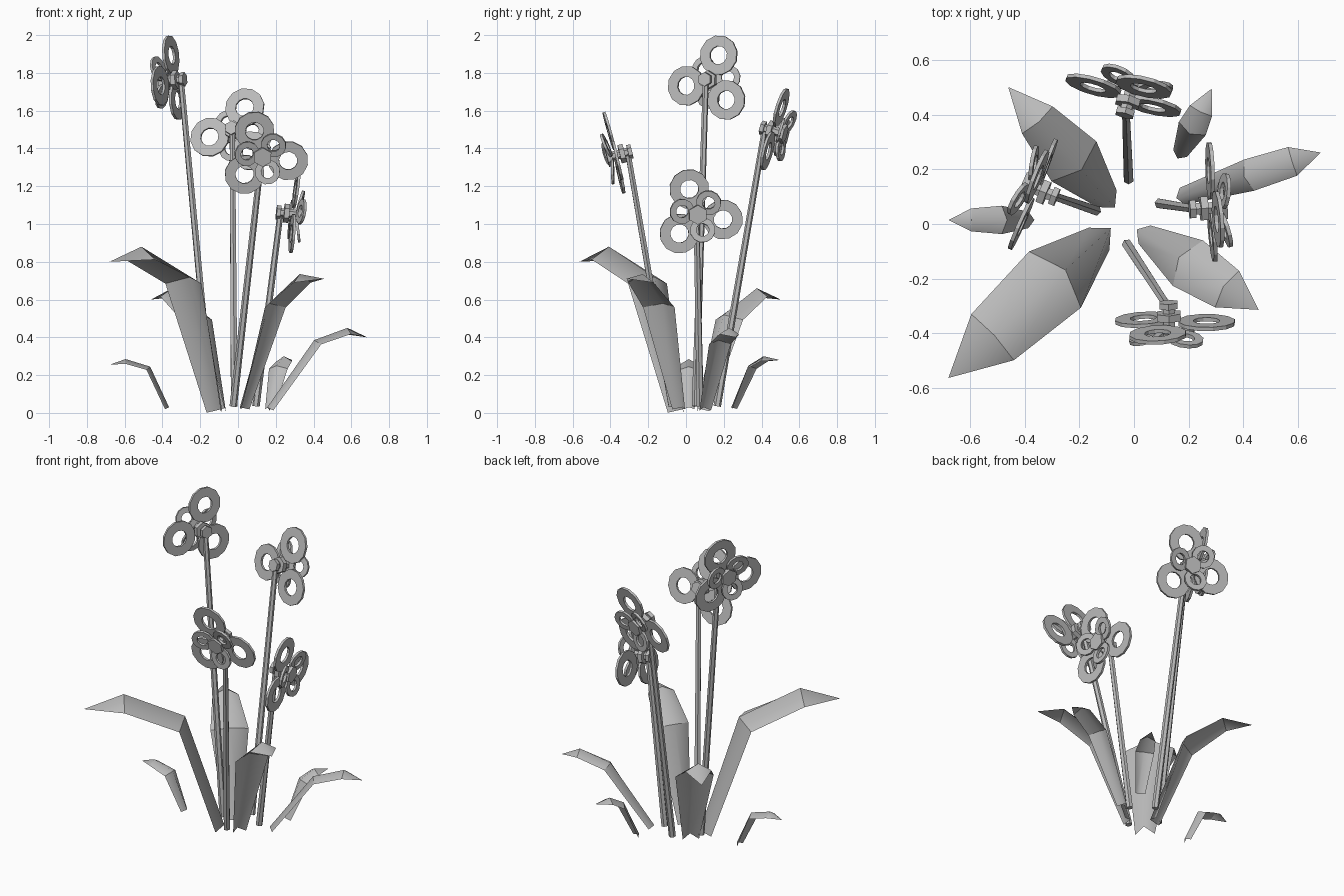
import bpy, bmesh
from math import radians, cos, sin, pi
from mathutils import Matrix, Vector

cube = bpy.data.objects.get("Cube")
if cube:
    bpy.data.objects.remove(cube)

grey = bpy.data.materials.new("plain_grey")
grey.use_nodes = True
grey.diffuse_color = (0.5, 0.5, 0.5, 1)
grey.node_tree.nodes["Principled BSDF"].inputs["Base Color"].default_value = (0.5, 0.5, 0.5, 1)


def finish(bm, name):
    bmesh.ops.recalc_face_normals(bm, faces=bm.faces)
    mesh = bpy.data.meshes.new(name)
    bm.to_mesh(mesh)
    bm.free()
    mesh.materials.append(grey)
    obj = bpy.data.objects.new(name, mesh)
    bpy.context.collection.objects.link(obj)


def rot(deg, axis):
    return Matrix.Rotation(radians(deg), 4, axis)


def ring(bm, outer, inner, thick, sides, matrix):
    """Flat ring lying in the local XZ plane."""
    loops = []
    for r, y in ((outer, -thick / 2), (outer, thick / 2), (inner, thick / 2), (inner, -thick / 2)):
        loops.append([bm.verts.new(matrix @ Vector((r * cos(2 * pi * i / sides), y, r * sin(2 * pi * i / sides))))
                      for i in range(sides)])
    for k in range(4):
        a, b = loops[k], loops[(k + 1) % 4]
        for i in range(sides):
            j = (i + 1) % sides
            bm.faces.new((a[i], a[j], b[j], b[i]))


def hexagon(bm, radius, front, back):
    """Six-sided prism along the local Y axis."""
    m = Matrix.Translation((0, (front + back) / 2, 0)) @ rot(90, 'X')
    bmesh.ops.create_cone(bm, cap_ends=True, segments=6, radius1=radius, radius2=radius,
                          depth=abs(front - back), matrix=m)


# Flower head: hub, three large rings behind three small ones
def flower(name, head, azimuth, tilt):
    place = Matrix.Translation(head) @ rot(azimuth + 90, 'Z') @ rot(tilt, 'X')
    bm = bmesh.new()
    for radius, front, back in ((0.038, 0.0, 0.022), (0.024, -0.02, 0.0),
                                (0.05, -0.045, -0.018), (0.024, -0.09, -0.045),
                                (0.052, -0.114, -0.088)):
        hexagon(bm, radius, front, back)
    for start, dist, depth, outer, inner, cup in ((108, 0.14, 0.062, 0.106, 0.049, 2),
                                                  (48, 0.088, 0.084, 0.067, 0.034, 13)):
        for k in range(3):
            m = (Matrix.Translation((0, -depth, 0)) @ rot(-(start + 120 * k), 'Y')
                 @ rot(-cup, 'Z') @ Matrix.Translation((dist, 0, 0)))
            ring(bm, outer, inner, 0.014, 12, m)
    bm.transform(place)
    finish(bm, name + "_flower")


# Stem: slim tapered six-sided rod
def stem(name, foot, head):
    a, b = Vector(foot), Vector(head)
    d = b - a
    m = Matrix.Translation((a + b) / 2) @ d.to_track_quat('Z', 'Y').to_matrix().to_4x4()
    bm = bmesh.new()
    bmesh.ops.create_cone(bm, cap_ends=True, segments=6, radius1=0.02, radius2=0.016,
                          depth=d.length, matrix=m)
    finish(bm, name + "_stem")


for name, foot, head, azimuth, tilt in (
        ("left", (-0.14, 0.05, 0.035), (-0.302, 0.105, 1.765), 158, 4),
        ("back", (-0.02, 0.165, 0.035), (-0.03, 0.418, 1.505), 76, 15),
        ("right", (0.095, 0.075, 0.035), (0.225, 0.055, 1.06), 4, 6),
        ("front", (-0.025, -0.075, 0.035), (0.127, -0.308, 1.38), -88, 14)):
    stem(name, foot, head)
    flower(name, head, azimuth, tilt)


# Leaf: folded sheet with a soft raised keel; sections are (reach, height, half width, fold)
def leaf(name, foot, azimuth, sections):
    bm = bmesh.new()
    rows = []
    for i, (r, z, w, fold) in enumerate(sections):
        r0, z0 = sections[max(i - 1, 0)][:2]
        r1, z1 = sections[min(i + 1, len(sections) - 1)][:2]
        t = Vector((r1 - r0, 0, z1 - z0)).normalized()
        under = Vector((t.z, 0, -t.x)) * w * fold
        keel = Vector((r, 0, z))
        if w:
            side = Vector((0, w, 0))
            rows.append([bm.verts.new(p) for p in (keel + under - side, keel, keel + under + side)])
        else:
            rows.append([bm.verts.new(keel)] * 3)
    for a, b in zip(rows, rows[1:]):
        for k in range(2):
            corners = [a[k], a[k + 1], b[k + 1], b[k]]
            bm.faces.new(list(dict.fromkeys(corners))).smooth = True
    # Bends across the leaf stay crisp, the keel is smooth
    for row in rows[1:-1]:
        for k in range(2):
            bm.edges.get((row[k], row[k + 1])).smooth = False
    bm.transform(Matrix.Translation((foot[0], foot[1], 0)) @ rot(azimuth, 'Z'))
    finish(bm, name + "_leaf")


leaf("front_right_side", (-0.085, -0.015), 222.7,
     ((0, 0.02, 0.056, 1.1), (0.226, 0.72, 0.14, 0.45), (0.58, 0.88, 0.115, 0.6), (0.81, 0.80, 0, 0)))
leaf("back_right_side", (-0.07, 0.06), 131.5,
     ((0, 0.025, 0.047, 1), (0.185, 0.52, 0.11, 0.45), (0.42, 0.66, 0.075, 0.6), (0.59, 0.60, 0, 0)))
leaf("front_left_side", (0.01, -0.02), -33.4,
     ((0, 0.03, 0.04, 0.9), (0.185, 0.58, 0.1, 0.45), (0.38, 0.735, 0.08, 0.6), (0.535, 0.71, 0, 0)))
leaf("left_side", (0.155, 0.095), 17.5,
     ((0, 0.03, 0.032, 0.9), (0.26, 0.385, 0.06, 0.5), (0.445, 0.45, 0.055, 0.6), (0.555, 0.40, 0, 0)))
leaf("back_left_side", (0.16, 0.24), 64,
     ((0, 0.03, 0.028, 0.8), (0.1, 0.25, 0.055, 0.5), (0.19, 0.30, 0.045, 0.6), (0.285, 0.28, 0, 0)))
leaf("right_side", (-0.365, 0.015), 180,
     ((0, 0.03, 0.03, 0.8), (0.1, 0.245, 0.052, 0.5), (0.23, 0.285, 0.042, 0.6), (0.315, 0.255, 0, 0)))
